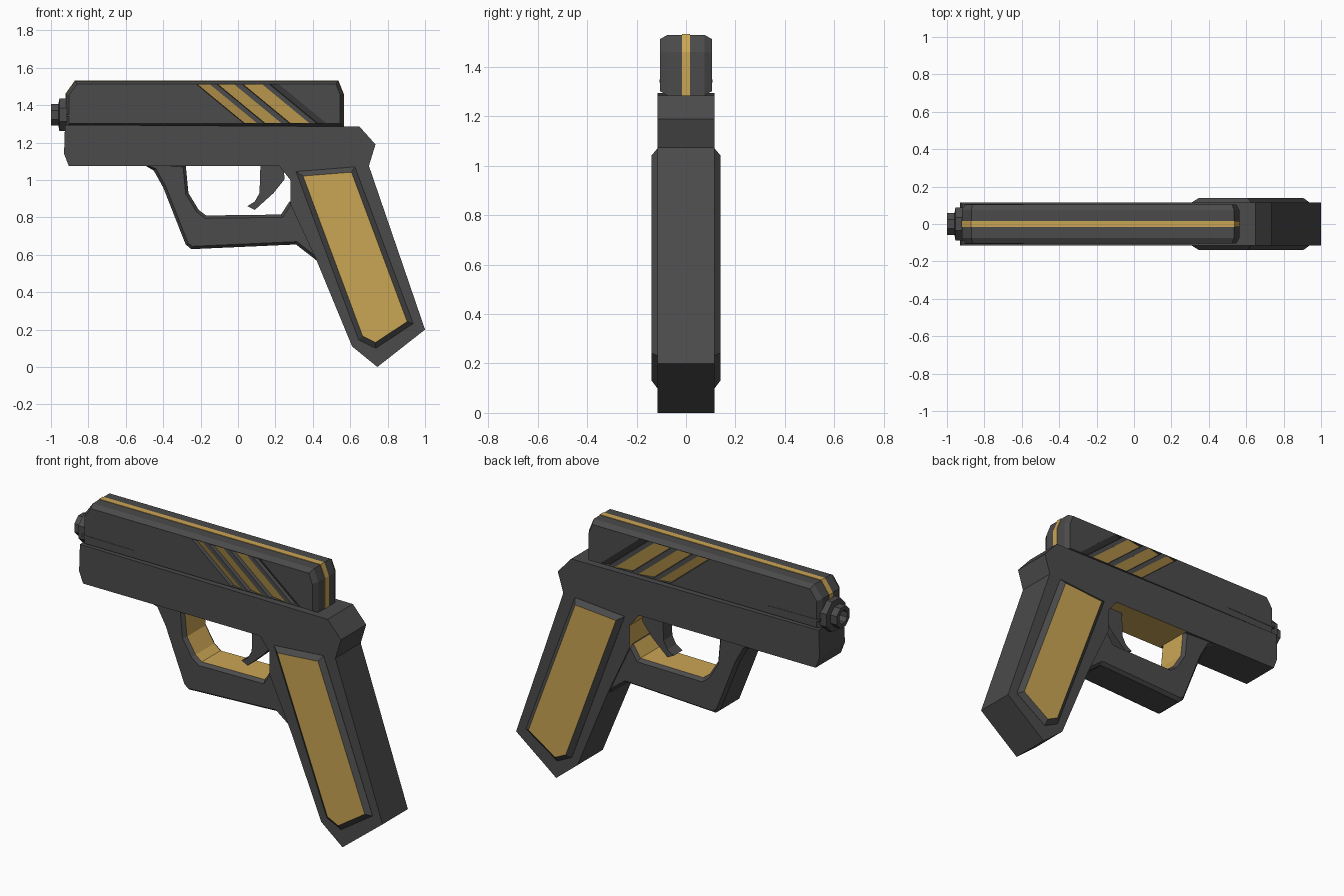
import bpy, bmesh, math
from mathutils import Vector

if "Cube" in bpy.data.objects:
    bpy.data.objects.remove(bpy.data.objects["Cube"])


def material(name, rgb):
    m = bpy.data.materials.new(name)
    m.diffuse_color = (*rgb, 1)
    m.use_nodes = True
    m.node_tree.nodes["Principled BSDF"].inputs["Base Color"].default_value = m.diffuse_color
    return m


MATS = [material("dark grey", (0.07, 0.07, 0.07)), material("gold", (0.60, 0.38, 0.09))]


def finish(bm, name):
    bmesh.ops.recalc_face_normals(bm, faces=bm.faces)
    me = bpy.data.meshes.new(name)
    bm.to_mesh(me)
    bm.free()
    for m in MATS:
        me.materials.append(m)
    ob = bpy.data.objects.new(name, me)
    bpy.context.collection.objects.link(ob)
    return ob


def inset(pts, d):
    """Move every edge of a closed profile inwards by d (mitred corners)."""
    p = [Vector(q) for q in pts]
    n = len(p)
    area = sum(p[i - 1].x * p[i].y - p[i].x * p[i - 1].y for i in range(n))
    s = 1 if area > 0 else -1
    out = []
    for i in range(n):
        a = (p[i] - p[i - 1]).normalized()
        b = (p[(i + 1) % n] - p[i]).normalized()
        na, nb = Vector((-a.y, a.x)) * s, Vector((-b.y, b.x)) * s
        out.append(p[i] + (na + nb) * d / max(1 + na.dot(nb), 0.4))
    return out


def prism(name, pts, half, chamfer=0, depth=0, gold_edges=(), side=0, cap=0):
    """Extrude an x-z profile to y = +-half, with chamfered side faces."""
    levels = [(-half, 0), (half, 0)]
    if depth:
        levels = [(-half, chamfer), (depth - half, 0), (half - depth, 0), (half, chamfer)]
    elif chamfer:
        levels = [(-half, chamfer), (half, chamfer)]
    bm = bmesh.new()
    rings = [[bm.verts.new((q.x, y, q.y)) for q in inset(pts, d)] for y, d in levels]
    n = len(pts)
    for k in range(len(rings) - 1):
        middle = len(rings) == 2 or k == 1
        for i in range(n):
            j = (i + 1) % n
            f = bm.faces.new((rings[k][i], rings[k][j], rings[k + 1][j], rings[k + 1][i]))
            f.material_index = 1 if middle and i in gold_edges else side
    for r in (rings[0], rings[-1]):
        bm.faces.new(r).material_index = cap
    return finish(bm, name)


# Frame and grip in one piece; the edges around the trigger opening are gold
prism("frame_and_grip", [
    (-0.925, 1.295), (0.65, 1.285), (0.735, 1.19), (0.70, 1.075), (1.0, 0.2),
    (0.745, 0.0), (0.61, 0.11), (0.42, 0.57), (0.28, 0.87), (0.28, 1.0),
    (0.22, 1.075), (-0.28, 1.075), (-0.905, 1.075), (-0.93, 1.14)],
    0.115, gold_edges=(8, 9, 10))

# Raised grip panels, gold on both outer faces
prism("grip_panels", [
    (0.31, 1.045), (0.625, 1.07), (0.937, 0.232), (0.737, 0.1), (0.645, 0.145)],
    0.14, 0.027, 0.024, cap=1)

# Trigger guard with a gold inside
prism("trigger_guard", [
    (-0.51, 1.085), (-0.45, 1.05), (-0.40, 0.96), (-0.28, 0.655), (-0.25, 0.63),
    (0.31, 0.655), (0.42, 0.57), (0.47, 0.70), (0.34, 0.90), (0.275, 0.885),
    (0.23, 0.815), (-0.17, 0.81), (-0.21, 0.84), (-0.265, 0.93), (-0.28, 1.085)],
    0.105, 0.015, 0.02, gold_edges=(9, 10, 11, 12, 13))

# Trigger
prism("trigger", [
    (0.12, 1.085), (0.115, 0.93), (0.09, 0.885), (0.05, 0.86), (0.09, 0.84),
    (0.19, 0.93), (0.25, 1.005), (0.24, 1.085)], 0.04)

# Slide with chamfered outline
SLIDE = [(-0.92, 1.285), (-0.92, 1.46), (-0.87, 1.53), (0.535, 1.53),
         (0.563, 1.46), (0.563, 1.285)]
slide = prism("slide", SLIDE, 0.105, 0.017, 0.03)

# Slanted saw-tooth grooves cut on both sides of the slide
bm = bmesh.new()
for xl, xr in ((-0.225, -0.15), (-0.115, -0.02), (0.02, 0.13), (0.165, 0.22)):
    for s in (-1, 1):
        section = [(xl, 0.12), (xl + 0.008, 0.084), (xr, 0.104), (xr, 0.12)]
        top, low = [[bm.verts.new((x + dx, s * y, z)) for x, y in section]
                    for dx, z in ((0, 1.511), (0.25, 1.305))]
        bm.faces.new(top)
        bm.faces.new(low)
        for i in range(4):
            j = (i + 1) % 4
            bm.faces.new((top[i], top[j], low[j], low[i]))
cutter = finish(bm, "groove_cutter")
cutter.hide_render = True
mod = slide.modifiers.new("grooves", 'BOOLEAN')
mod.object = cutter
mod.operation = 'DIFFERENCE'
mod.solver = 'EXACT'
cut = bpy.data.meshes.new_from_object(
    slide.evaluated_get(bpy.context.evaluated_depsgraph_get()))
slide.modifiers.clear()
slide.data = cut
bpy.data.objects.remove(cutter)
# Gold on the sloping groove floors of the first three grooves
for f in cut.polygons:
    c = f.center
    if abs(f.normal.y) > 0.8 and 0.08 < abs(c.y) < 0.1045 and c.x < 0.26:
        f.material_index = 1

# Gold stripe over the slide, and the thin seam ribs near the muzzle
prism("slide_stripe", SLIDE, 0.017, -0.003, side=1, cap=1)
prism("side_seam", [(-0.92, 1.338), (-0.92, 1.35), (-0.59, 1.346), (-0.59, 1.342)], 0.107)

# Octagonal muzzle with a collar and a hollow bore
bm = bmesh.new()
rings = []
for x, r in ((-0.90, 0.087), (-0.955, 0.087), (-0.96, 0.058), (-1.0, 0.058),
             (-1.0, 0.036), (-0.94, 0.036)):
    r /= math.cos(math.pi / 8)
    rings.append([bm.verts.new((x, r * math.cos((k + 0.5) * math.pi / 4),
                                1.348 + r * math.sin((k + 0.5) * math.pi / 4)))
                  for k in range(8)])
for a, b in zip(rings, rings[1:]):
    for k in range(8):
        m = (k + 1) % 8
        bm.faces.new((a[k], a[m], b[m], b[k]))
bm.faces.new(rings[0])
bm.faces.new(rings[-1])
finish(bm, "muzzle")
